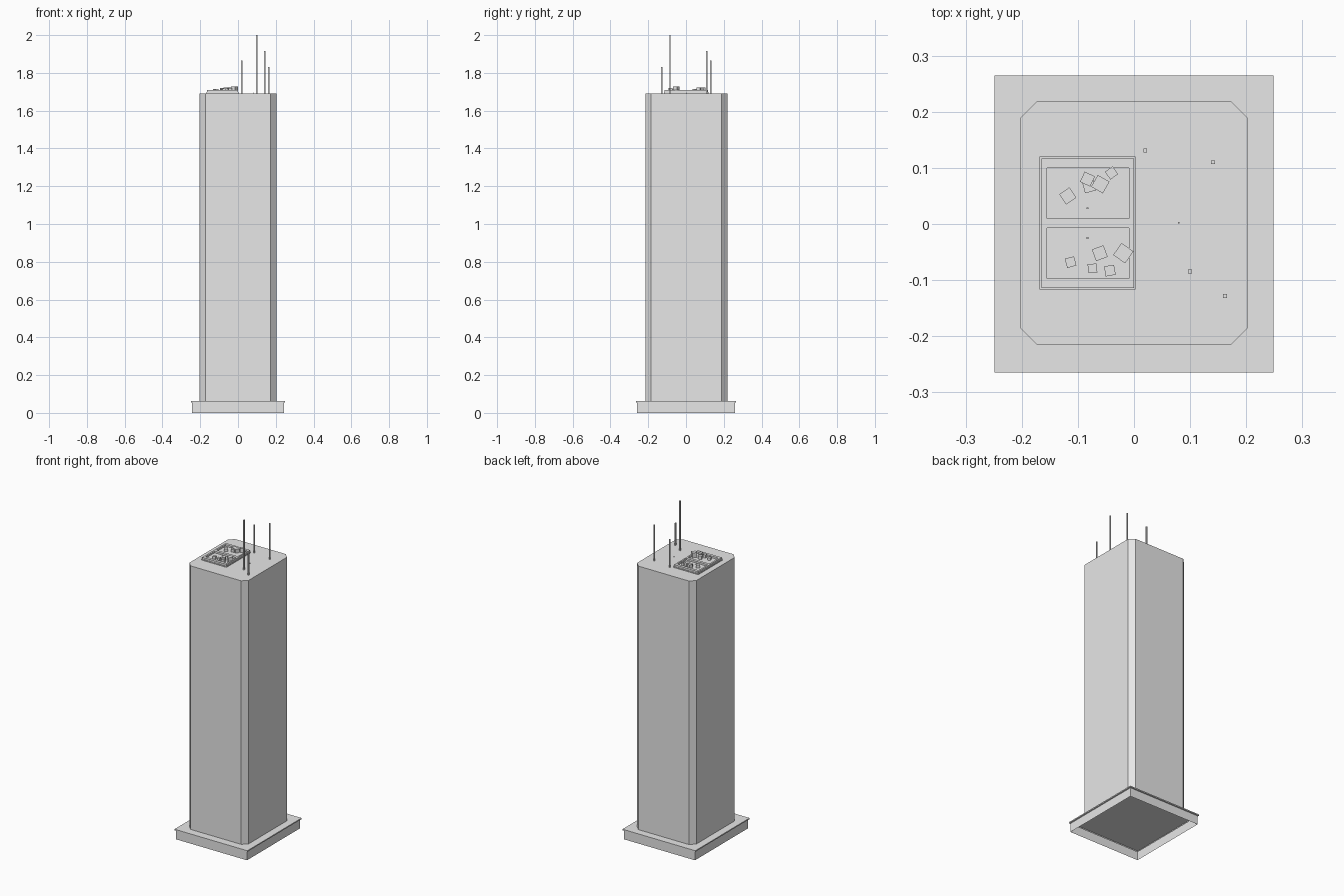
import bpy, bmesh, math
from mathutils import Matrix

if "Cube" in bpy.data.objects:
    bpy.data.objects.remove(bpy.data.objects["Cube"])

grey = bpy.data.materials.new("light_grey")
grey.diffuse_color = (0.8, 0.8, 0.8, 1)
grey.use_nodes = True
grey.node_tree.nodes["Principled BSDF"].inputs["Base Color"].default_value = grey.diffuse_color


def finish(name, bm):
    bmesh.ops.recalc_face_normals(bm, faces=bm.faces)
    me = bpy.data.meshes.new(name)
    bm.to_mesh(me)
    bm.free()
    me.materials.append(grey)
    ob = bpy.data.objects.new(name, me)
    bpy.context.collection.objects.link(ob)
    return ob


def box(name, x0, x1, y0, y1, z0, z1, angle=0):
    bm = bmesh.new()
    m = (Matrix.Translation(((x0 + x1) / 2, (y0 + y1) / 2, (z0 + z1) / 2))
         @ Matrix.Rotation(math.radians(angle), 4, 'Z')
         @ Matrix.Diagonal((x1 - x0, y1 - y0, z1 - z0, 1)))
    bmesh.ops.create_cube(bm, size=1, matrix=m)
    return finish(name, bm)


def post(name, x, y, w, z0, z1, angle=0):
    return box(name, x - w / 2, x + w / 2, y - w / 2, y + w / 2, z0, z1, angle)


def loft(name, loops):
    """Skin stacked outlines, closed on top and open underneath."""
    bm = bmesh.new()
    rings = [[bm.verts.new(p) for p in loop] for loop in loops]
    n = len(rings[0])
    for a, b in zip(rings, rings[1:]):
        for i in range(n):
            j = (i + 1) % n
            bm.faces.new((a[i], a[j], b[j], b[i]))
    bm.faces.new(rings[-1])
    return finish(name, bm)


def rect(hx, hy, z):
    return [(-hx, -hy, z), (hx, -hy, z), (hx, hy, z), (-hx, hy, z)]


def octagon(hx, hy, c, z, cy=0.0015):
    pts = [(-hx + c, -hy), (hx - c, -hy), (hx, -hy + c), (hx, hy - c),
           (hx - c, hy), (-hx + c, hy), (-hx, hy - c), (-hx, -hy + c)]
    return [(x, y + cy, z) for x, y in pts]


# Hollow podium with a slightly overhanging lip
loft("podium", [rect(0.243, 0.259, 0), rect(0.243, 0.259, 0.054),
                rect(0.249, 0.265, 0.056), rect(0.249, 0.265, 0.063)])

# Tower shaft with chamfered corners
TOP = 1.692
loft("tower", [octagon(0.203, 0.217, 0.03, 0.063), octagon(0.203, 0.217, 0.03, TOP)])

# Rooftop plant tray: floor plus raised frame around two bays
box("plant_floor", -0.168, 0.003, -0.117, 0.12, TOP, 1.698)
x0, x1, y0, y1, zt = -0.165, 0.0, -0.114, 0.117, 1.709
box("frame_left", x0, -0.155, y0, y1, TOP, zt)
box("frame_right", -0.009, x1, y0, y1, TOP, zt)
for name, a, b in (("frame_front", y0, -0.097), ("frame_middle", -0.007, 0.01),
                   ("frame_back", 0.1, y1)):
    box(name, -0.155, -0.009, a, b, TOP, zt)

# Scattered rooftop units: x, y, width, top height, turn
units = [(-0.118, 0.05, 0.022, 1.716, 35), (-0.083, 0.08, 0.020, 1.720, -25),
         (-0.080, 0.067, 0.020, 1.714, 15), (-0.060, 0.071, 0.024, 1.722, -30),
         (-0.040, 0.091, 0.017, 1.722, 35), (-0.113, -0.068, 0.017, 1.714, 15),
         (-0.074, -0.079, 0.016, 1.718, 5), (-0.061, -0.052, 0.022, 1.718, 20),
         (-0.043, -0.083, 0.018, 1.720, 10), (-0.019, -0.052, 0.026, 1.728, -35)]
for i, (x, y, w, z, a) in enumerate(units):
    post(f"roof_unit_{i + 1}", x, y, w, 1.698, z, a)

# Masts
for i, (x, y, z) in enumerate([(0.02, 0.131, 1.865), (0.141, 0.11, 1.915),
                               (0.1, -0.085, 2.0), (0.162, -0.128, 1.83)]):
    post(f"mast_{i + 1}", x, y, 0.007, TOP, z)

# Tiny roof vents
for i, (x, y, z) in enumerate([(-0.083, 0.028, 1.698), (-0.083, -0.025, 1.698),
                               (0.08, 0.002, TOP)]):
    post(f"vent_{i + 1}", x, y, 0.003, z, z + 0.003)
